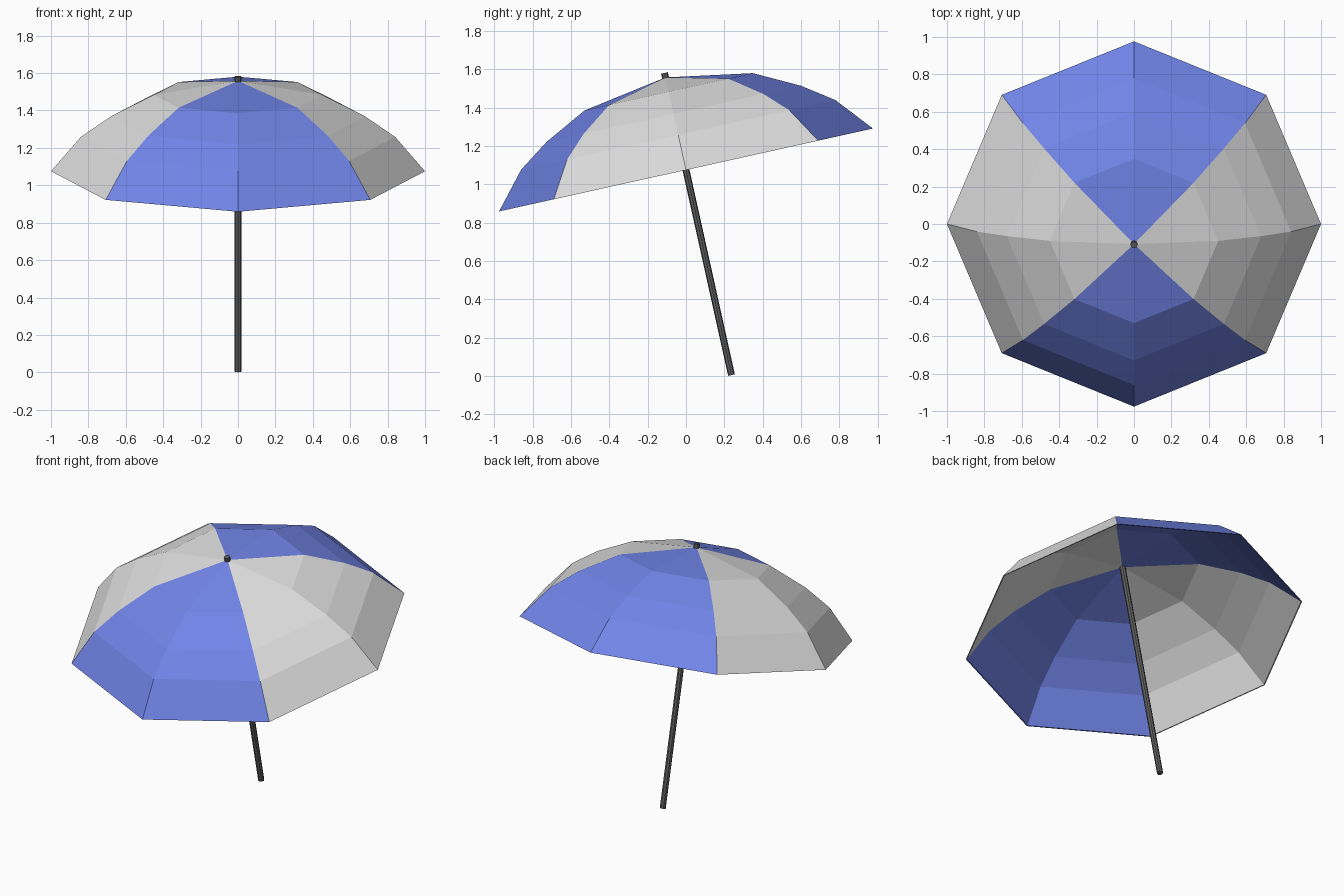
import bpy, bmesh, math
from mathutils import Matrix

if "Cube" in bpy.data.objects:
    bpy.data.objects.remove(bpy.data.objects["Cube"])

SIDES = 8
TILT = math.radians(12.5)
RIM_Z = 1.075
PLACE = Matrix.Translation((0, 0, RIM_Z)) @ Matrix.Rotation(TILT, 4, 'X')


def material(name, rgb):
    m = bpy.data.materials.new(name)
    m.diffuse_color = (*rgb, 1)
    m.use_nodes = True
    m.node_tree.nodes["Principled BSDF"].inputs["Base Color"].default_value = m.diffuse_color
    return m


blue = material("blue cloth", (0.165, 0.235, 0.81))
white = material("white cloth", (0.74, 0.74, 0.74))
grey = material("dark grey metal", (0.115, 0.115, 0.115))


def add_object(name, bm, mats):
    bmesh.ops.recalc_face_normals(bm, faces=bm.faces)
    bm.transform(PLACE)
    me = bpy.data.meshes.new(name)
    bm.to_mesh(me)
    bm.free()
    for m in mats:
        me.materials.append(m)
    ob = bpy.data.objects.new(name, me)
    bpy.context.collection.objects.link(ob)
    return ob


# Canopy: outer and inner cloth shells joined at the rim
THICK = 0.01
outer = [(1.0, 0.0), (0.84, 0.188), (0.68, 0.30), (0.45, 0.418)]
inner = [(r - THICK * 0.7, h - THICK * (0.7 if h else 0)) for r, h in outer]
bm = bmesh.new()


def ring(r, h):
    return [bm.verts.new((r * math.cos(a), r * math.sin(a), h))
            for a in (2 * math.pi * i / SIDES for i in range(SIDES))]


def shell(rings, apex):
    tip = bm.verts.new((0, 0, apex))
    for i in range(SIDES):
        j = (i + 1) % SIDES
        for a, b in zip(rings, rings[1:]):
            bm.faces.new((a[i], a[j], b[j], b[i]))
        bm.faces.new((rings[-1][i], rings[-1][j], tip))


out_rings = [ring(*p) for p in outer]
in_rings = [ring(*p) for p in inner]
shell(out_rings, 0.495)
shell(in_rings, 0.495 - THICK)
for i in range(SIDES):
    j = (i + 1) % SIDES
    bm.faces.new((out_rings[0][i], out_rings[0][j], in_rings[0][j], in_rings[0][i]))

# Front and back quarters are blue, side quarters white
for f in bm.faces:
    c = f.calc_center_median()
    f.material_index = 0 if abs(c.y) > abs(c.x) else 1
add_object("canopy", bm, [blue, white])

# Pole running through the canopy tip
low, high = -1.097, 0.519
bm = bmesh.new()
bmesh.ops.create_cone(bm, cap_ends=True, segments=8, radius1=0.018, radius2=0.018,
                      depth=high - low,
                      matrix=Matrix.Translation((0, 0, (low + high) / 2)))
add_object("pole", bm, [grey])
